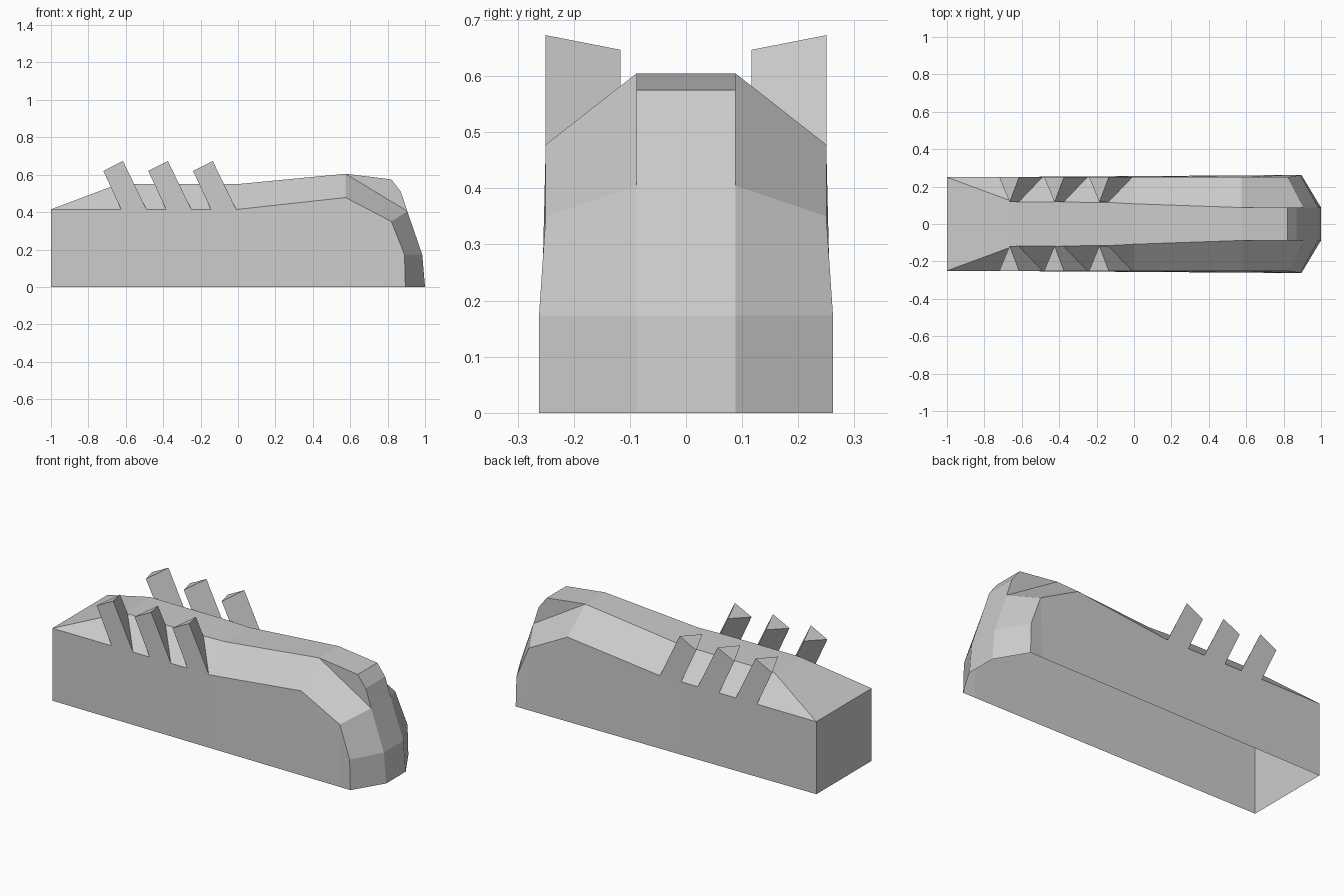
import bpy
import bmesh

cube = bpy.data.objects.get("Cube")
if cube:
    bpy.data.objects.remove(cube, do_unlink=True)

grey = bpy.data.materials.new("light_grey")
grey.use_nodes = True
colour = (0.6, 0.6, 0.6, 1)
grey.diffuse_color = colour
grey.node_tree.nodes["Principled BSDF"].inputs["Base Color"].default_value = colour


def add_face(bm, points):
    """Add a face, dropping repeated corners."""
    corners = list(dict.fromkeys(points))
    if len(corners) > 2:
        bm.faces.new([bm.verts.new(p) for p in corners])


def strip(bm, a, b):
    """Skin the surface between two rails."""
    for i in range(len(a) - 1):
        add_face(bm, (a[i], a[i + 1], b[i + 1], b[i]))


def finish(bm, name):
    """Weld one half, then mirror it across the long axis."""
    bmesh.ops.remove_doubles(bm, verts=bm.verts, dist=0.0005)
    bmesh.ops.recalc_face_normals(bm, faces=bm.faces)
    mesh = bpy.data.meshes.new(name)
    bm.to_mesh(mesh)
    bm.free()
    mesh.materials.append(grey)
    obj = bpy.data.objects.new(name, mesh)
    bpy.context.collection.objects.link(obj)
    mirror = obj.modifiers.new("mirror", 'MIRROR')
    mirror.use_axis = (False, True, False)
    mirror.merge_threshold = 0.0005


# Rails of the hull, from tail to nose
tail = (-1, .25, .415)
crest = [(-.64, .117, .55), (-.15, .116, .55), (0, .108, .55), (.575, .088, .605)]
brow = [(.82, .088, .575), (.87, .088, .51)]
nose = [(.905, .088, .405), (.985, .088, .173), (1, .088, 0)]
shoulder = [tail] + [(x, .25, .415) for x in (-.64, -.15, 0)]
shoulder += [(.575, .25, .478), (.82, .25, .35), (.89, .262, .173), (.895, .262, 0)]
foot = [(x, .256 + .0067 * x, 0) for x, y, z in shoulder[:-1]] + [shoulder[-1]]
spine = [tail] + crest + brow + nose

# Hull shell, open underneath
bm = bmesh.new()
strip(bm, spine, [(x, 0, z) for x, y, z in spine])
strip(bm, [tail] + crest + nose, shoulder)
strip(bm, shoulder, foot)
add_face(bm, [crest[-1]] + brow + [nose[0]])
add_face(bm, [tail, foot[0], (-1, 0, 0), (-1, 0, .415)])
finish(bm, "hull")

# Three raked, wedge-shaped fins along each side
base = [(-.625, .25, .415), (-.49, .25, .415), (-.617, .117, .55)]
top = [(-.72, .25, .62), (-.615, .25, .673), (-.665, .117, .647)]
for number in range(3):
    low, high = ([(x + number * .24, y, z) for x, y, z in ring] for ring in (base, top))
    bm = bmesh.new()
    strip(bm, low + low[:1], high + high[:1])
    add_face(bm, high)
    finish(bm, f"fin_pair_{number + 1}")
